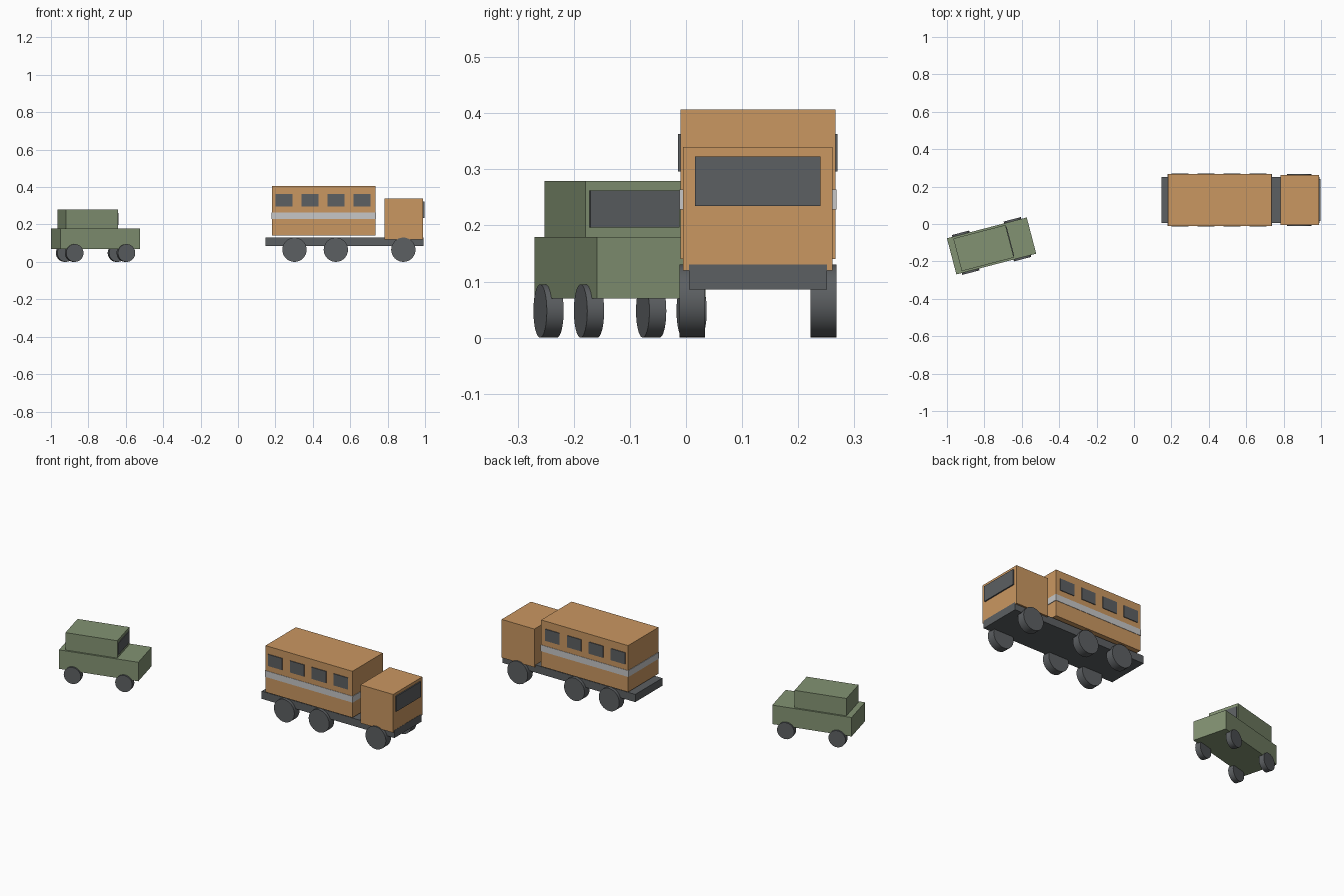
import bpy
import math
from mathutils import Matrix, Vector

if "Cube" in bpy.data.objects:
    bpy.data.objects.remove(bpy.data.objects["Cube"], do_unlink=True)


def material(name, rgb):
    mat = bpy.data.materials.new(name)
    mat.use_nodes = True
    mat.diffuse_color = (*rgb, 1)
    mat.node_tree.nodes["Principled BSDF"].inputs["Base Color"].default_value = (*rgb, 1)
    return mat


ORANGE = material("orange_paint", (0.59, 0.31, 0.12))
GREEN = material("sage_paint", (0.225, 0.29, 0.17))
GREY = material("dark_grey", (0.107, 0.115, 0.122))
SILVER = material("silver_stripe", (0.57, 0.57, 0.57))


def box(name, mat, frame, low, high):
    """Box between two corners, given in the vehicle's own frame."""
    low, high = Vector(low), Vector(high)
    bpy.ops.mesh.primitive_cube_add(size=1)
    obj = bpy.context.object
    obj.name = name
    obj.data.transform(Matrix.Diagonal((*(high - low), 1)))
    obj.matrix_world = frame @ Matrix.Translation((low + high) / 2)
    obj.data.materials.append(mat)
    return obj


def wheel_pairs(prefix, frame, stations, radius, width, offset):
    """A wheel on both sides at every axle position."""
    for axle, x in stations.items():
        for side, y in (("right", -offset), ("left", offset)):
            bpy.ops.mesh.primitive_cylinder_add(vertices=32, radius=radius, depth=width)
            obj = bpy.context.object
            obj.name = f"{prefix}_{axle}_{side}_wheel"
            obj.data.transform(Matrix.Rotation(math.pi / 2, 4, 'X'))
            obj.matrix_world = frame @ Matrix.Translation((x, y, radius))
            obj.data.materials.append(GREY)
            bpy.ops.object.shade_smooth_by_angle()


# Truck: chassis, cab, passenger body
truck = Matrix.Translation((0, 0.128, 0))
box("truck_chassis", GREY, truck, (0.147, -0.123, 0.086), (0.991, 0.123, 0.13))
box("truck_cab", ORANGE, truck, (0.782, -0.133, 0.12), (0.99, 0.133, 0.34))
box("truck_windshield", GREY, truck, (0.988, -0.112, 0.235), (0.997, 0.112, 0.323))
box("truck_body", ORANGE, truck, (0.182, -0.138, 0.14), (0.735, 0.138, 0.407))
box("truck_stripe", SILVER, truck, (0.179, -0.14, 0.228), (0.738, 0.14, 0.264))

# Side windows, mirrored to both sides of the body
for i in range(4):
    x = 0.2 + i * 0.139
    for side, s in (("right", -1), ("left", 1)):
        ys = sorted((s * 0.135, s * 0.142))
        box(f"truck_{side}_window_{i + 1}", GREY, truck,
            (x, ys[0], 0.296), (x + 0.091, ys[1], 0.363))

wheel_pairs("truck", truck, {"rear": 0.302, "middle": 0.523, "front": 0.884},
            0.065, 0.046, 0.117)

# Small car, turned slightly
car = Matrix.Translation((-0.7615, -0.1175, 0)) @ Matrix.Rotation(math.radians(14.6), 4, 'Z')
box("car_body", GREEN, car, (-0.2205, -0.1, 0.07), (0.2205, 0.1, 0.179))
box("car_cabin", GREEN, car, (-0.188, -0.09, 0.179), (0.1, 0.09, 0.279))
box("car_windshield", GREY, car, (0.097, -0.082, 0.196), (0.104, 0.082, 0.262))
wheel_pairs("car", car, {"rear": -0.143, "front": 0.143}, 0.0475, 0.031, 0.0945)
